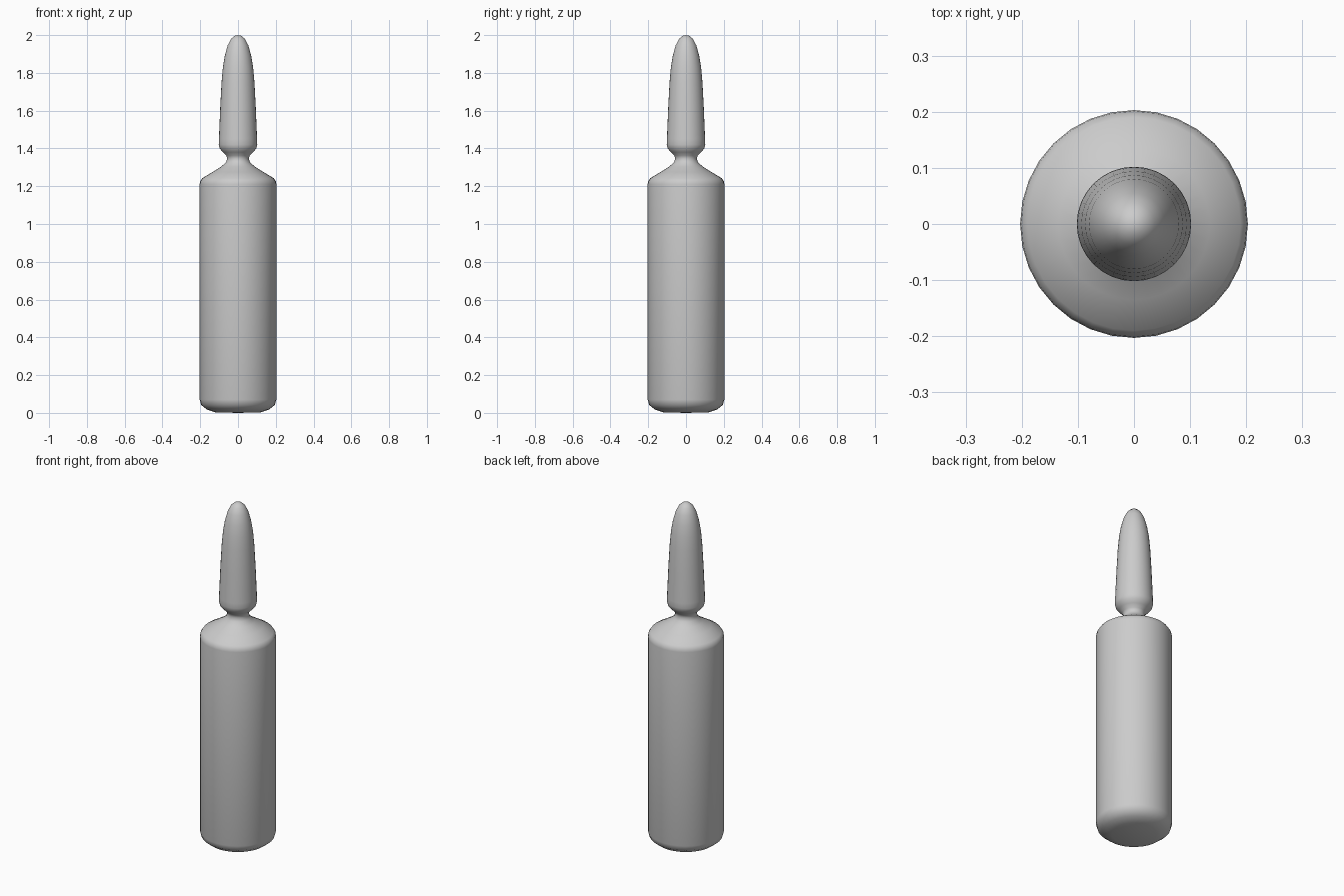
import bpy
import bmesh
from math import radians

cube = bpy.data.objects.get("Cube")
if cube:
    bpy.data.objects.remove(cube, do_unlink=True)

glass = bpy.data.materials.new("grey_glass")
glass.use_nodes = True
colour = (0.6, 0.6, 0.6, 1)
glass.diffuse_color = colour
glass.node_tree.nodes["Principled BSDF"].inputs["Base Color"].default_value = colour


def lathe(name, profile, sides=32):
    """Spin a (radius, height) outline around z."""
    bm = bmesh.new()
    verts = [bm.verts.new((r, 0, z)) for r, z in profile]
    edges = [bm.edges.new(pair) for pair in zip(verts, verts[1:])]
    bmesh.ops.spin(bm, geom=verts + edges, cent=(0, 0, 0), axis=(0, 0, 1),
                   angle=radians(360), steps=sides, use_duplicate=False)
    bmesh.ops.remove_doubles(bm, verts=bm.verts, dist=0.0005)
    bmesh.ops.recalc_face_normals(bm, faces=bm.faces)
    for face in bm.faces:
        face.smooth = True
    mesh = bpy.data.meshes.new(name)
    bm.to_mesh(mesh)
    bm.free()
    mesh.materials.append(glass)
    obj = bpy.data.objects.new(name, mesh)
    bpy.context.collection.objects.link(obj)
    return obj


# One closed outline: base, body, shoulder, pinched neck, tapered tip
lathe("ampoule", [
    (0, 0), (0.12, 0.003), (0.165, 0.018), (0.195, 0.042), (0.203, 0.07),
    (0.203, 1.21), (0.201, 1.225), (0.19, 1.242),
    (0.135, 1.275), (0.09, 1.303), (0.065, 1.325), (0.057, 1.345),
    (0.062, 1.362), (0.08, 1.38), (0.097, 1.4), (0.102, 1.42), (0.101, 1.45),
    (0.094, 1.62), (0.087, 1.75), (0.08, 1.83), (0.07, 1.89),
    (0.055, 1.945), (0.037, 1.98), (0.018, 1.996), (0, 2),
])
